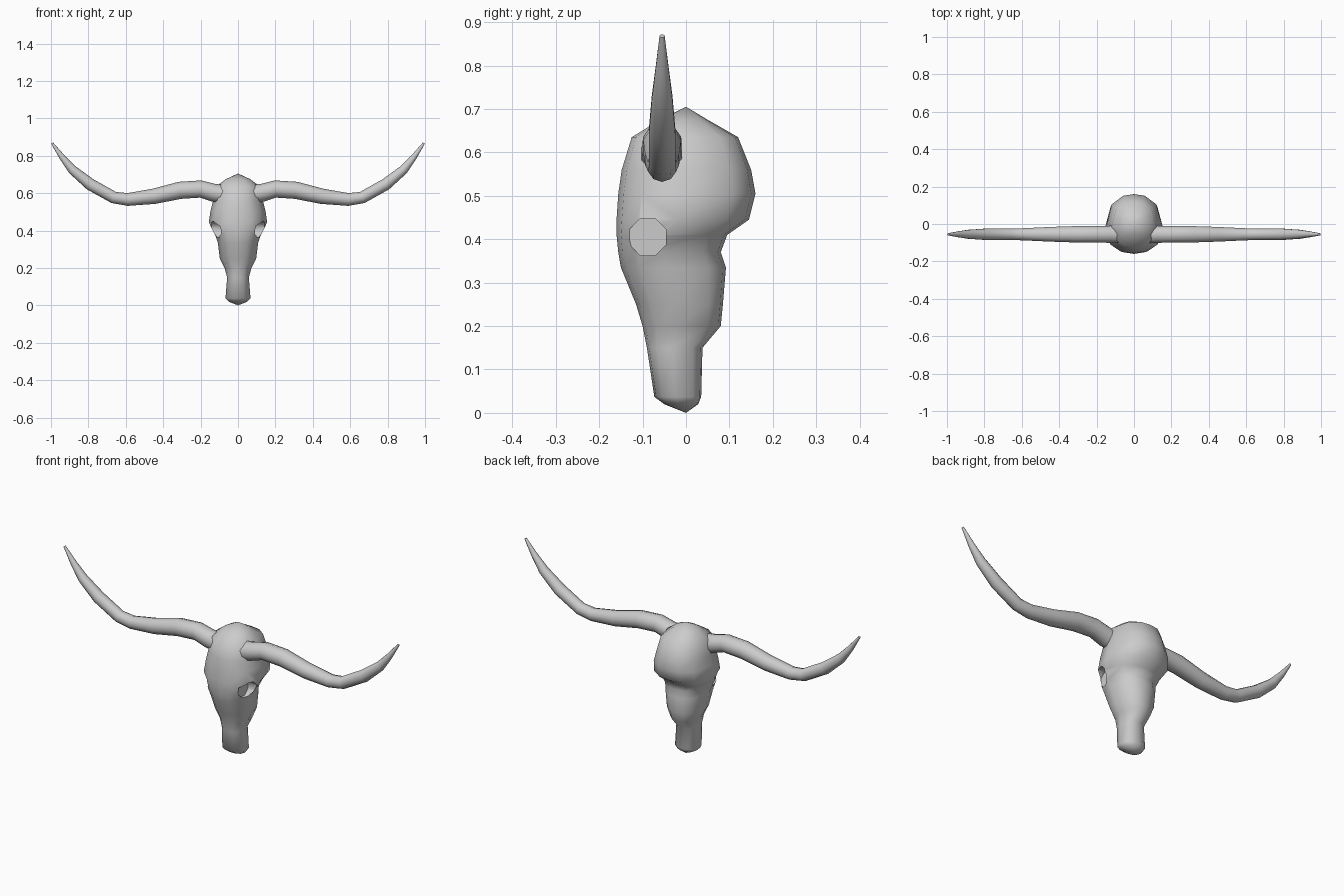
import bpy, bmesh, math
from mathutils import Vector, Matrix

if "Cube" in bpy.data.objects:
    bpy.data.objects.remove(bpy.data.objects["Cube"], do_unlink=True)

bone = bpy.data.materials.new("bone_grey")
bone.use_nodes = True
COLOUR = (0.6, 0.6, 0.6, 1)
bone.diffuse_color = COLOUR
bone.node_tree.nodes["Principled BSDF"].inputs["Base Color"].default_value = COLOUR


def loft(name, rings, start=None, end=None):
    """Skin a list of rings, closing each end at a point or with a flat cap."""
    bm = bmesh.new()
    loops = [[bm.verts.new(p) for p in ring] for ring in rings]
    n = len(loops[0])
    for a, b in zip(loops, loops[1:]):
        for i in range(n):
            j = (i + 1) % n
            bm.faces.new((a[i], a[j], b[j], b[i]))
    for loop, tip in ((loops[0], start), (loops[-1], end)):
        if tip is None:
            bm.faces.new(loop)
        else:
            v = bm.verts.new(tip)
            for i in range(n):
                bm.faces.new((loop[i], loop[(i + 1) % n], v))
    bmesh.ops.recalc_face_normals(bm, faces=bm.faces)
    mesh = bpy.data.meshes.new(name)
    bm.to_mesh(mesh)
    bm.free()
    mesh.materials.append(bone)
    obj = bpy.data.objects.new(name, mesh)
    bpy.context.collection.objects.link(obj)
    return obj


def smooth(obj, angle):
    bpy.ops.object.select_all(action='DESELECT')
    obj.select_set(True)
    bpy.context.view_layer.objects.active = obj
    bpy.ops.object.shade_smooth_by_angle(angle=math.radians(angle))


# Skull sections: height, front y, back y, half width
SECTIONS = [
    (0.02, -0.05, 0.028, 0.05), (0.037, -0.073, 0.035, 0.067),
    (0.15, -0.09, 0.038, 0.058), (0.2, -0.1, 0.08, 0.072),
    (0.25, -0.115, 0.085, 0.097), (0.335, -0.15, 0.092, 0.108),
    (0.37, -0.156, 0.08, 0.12), (0.41, -0.16, 0.095, 0.14),
    (0.445, -0.16, 0.145, 0.156), (0.505, -0.156, 0.16, 0.147),
    (0.56, -0.148, 0.15, 0.133), (0.635, -0.125, 0.12, 0.118),
    (0.675, -0.06, 0.05, 0.065),
]
# Half outline of a section: fraction of half width, fraction of depth
OUTLINE = [(0, 0), (0.45, 0.04), (0.82, 0.17), (1, 0.45), (0.8, 0.83), (0.4, 0.97), (0, 1)]
FULL = OUTLINE + [(-x, y) for x, y in OUTLINE[-2:0:-1]]
skull = loft("skull",
             [[(fx * w, f + fy * (b - f), z) for fx, fy in FULL] for z, f, b, w in SECTIONS],
             start=(0, 0, 0), end=(0, 0, 0.705))

# Eye sockets, hollowed from each side
for side in (1, -1):
    bm = bmesh.new()
    turn = Matrix.Rotation(math.radians(90), 4, 'Y') @ Matrix.Rotation(math.radians(22.5), 4, 'Z')
    bmesh.ops.create_cone(bm, cap_ends=True, segments=8, radius1=0.046, radius2=0.046,
                          depth=0.12, matrix=Matrix.Translation((side * 0.15, -0.088, 0.405)) @ turn)
    mesh = bpy.data.meshes.new("socket_cutter")
    bm.to_mesh(mesh)
    bm.free()
    mesh.materials.append(bone)
    cutter = bpy.data.objects.new("socket_cutter", mesh)
    cutter.hide_render = True
    bpy.context.collection.objects.link(cutter)
    mod = skull.modifiers.new("eye_socket", 'BOOLEAN')
    mod.operation = 'DIFFERENCE'
    mod.solver = 'EXACT'
    mod.object = cutter
    bpy.context.view_layer.objects.active = skull
    bpy.ops.object.modifier_apply(modifier=mod.name)
    bpy.data.objects.remove(cutter, do_unlink=True)
smooth(skull, 50)

# Horn centre line: x, z, radius
HORN = [(0.08, 0.595, 0.05), (0.13, 0.602, 0.048), (0.2, 0.622, 0.046), (0.31, 0.615, 0.046),
        (0.45, 0.583, 0.041), (0.59, 0.566, 0.034), (0.665, 0.577, 0.032), (0.79, 0.647, 0.032),
        (0.885, 0.725, 0.025), (0.94, 0.792, 0.016), (0.994, 0.868, 0.006)]
SIDES = 10
for label, side in (("left", 1), ("right", -1)):
    rings = []
    for i, (x, z, r) in enumerate(HORN):
        a, b = HORN[max(i - 1, 0)], HORN[min(i + 1, len(HORN) - 1)]
        along = Vector((b[0] - a[0], 0, b[1] - a[1])).normalized()
        up = Vector((-along.z, 0, along.x))
        ring = []
        for k in range(SIDES):
            t = 2 * math.pi * k / SIDES
            p = Vector((x, -0.055, z)) + up * (r * math.cos(t)) + Vector((0, r * math.sin(t), 0))
            ring.append((side * p.x, p.y, p.z))
        rings.append(ring)
    smooth(loft(label + "_horn", rings), 60)
